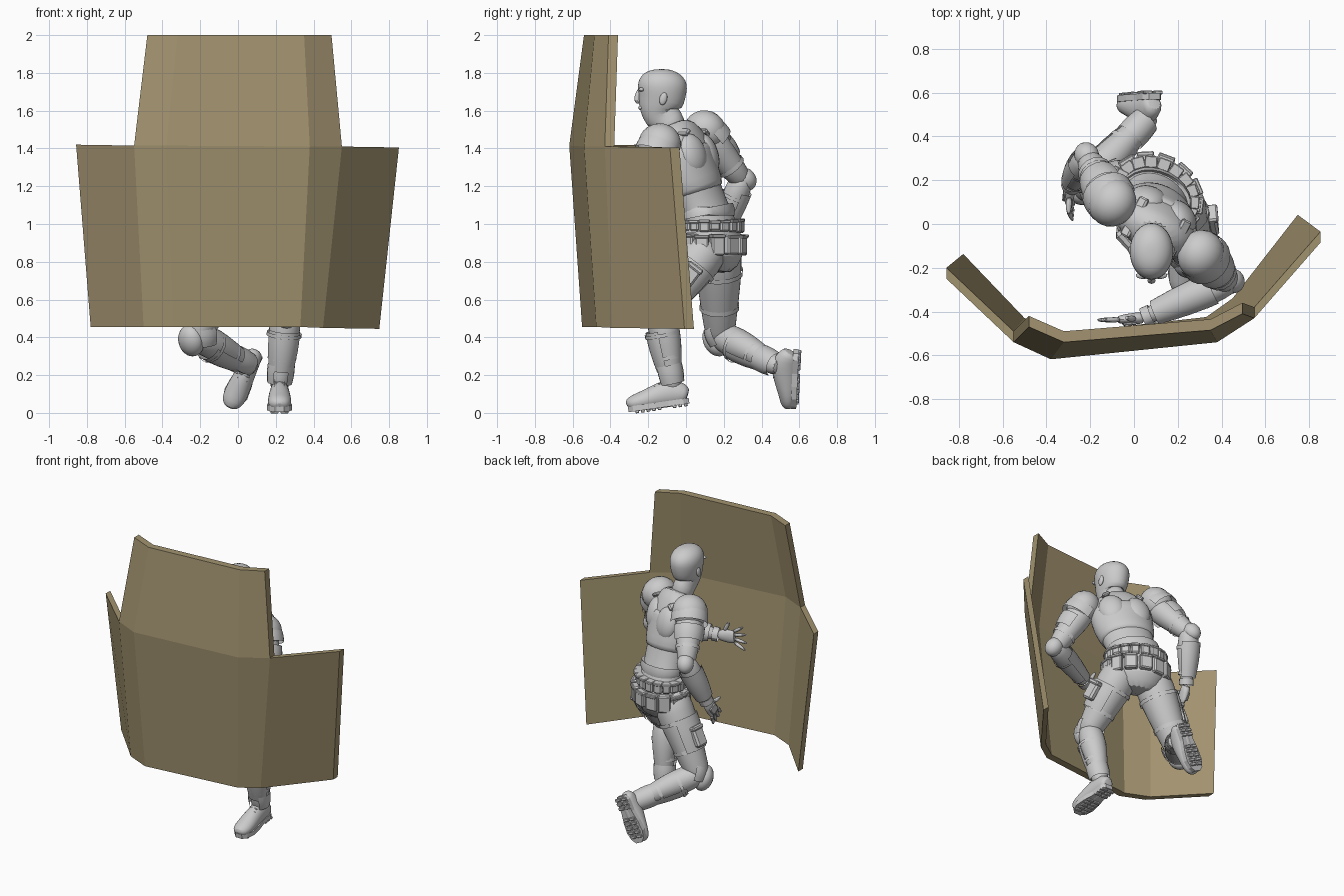
import bpy, bmesh, math, random
from mathutils import Vector as V, Matrix

if "Cube" in bpy.data.objects:
    bpy.data.objects.remove(bpy.data.objects["Cube"])

random.seed(4)
Z = V((0, 0, 1))

def finish(name, bm, smooth=True, subsurf=0):
    bmesh.ops.recalc_face_normals(bm, faces=bm.faces)
    me = bpy.data.meshes.new(name)
    bm.to_mesh(me)
    bm.free()
    ob = bpy.data.objects.new(name, me)
    bpy.context.collection.objects.link(ob)
    if subsurf:
        ob.modifiers.new("round", 'SUBSURF').levels = subsurf
        ob.modifiers["round"].render_levels = subsurf
    if smooth:
        bpy.ops.object.select_all(action='DESELECT')
        ob.select_set(True)
        bpy.context.view_layer.objects.active = ob
        bpy.ops.object.shade_smooth_by_angle(angle=math.radians(40))
    return ob

def basis(up, out, pos=(0, 0, 0)):
    z = V(up).normalized()
    y = V(out)
    y = (y - z * y.dot(z)).normalized()
    m = Matrix((y.cross(z), y, z)).transposed().to_4x4()
    return Matrix.Translation(V(pos)) @ m

# Skin oval rings (x, y, z, side radius, depth radius) along a path
def loft(name, rings, side=(1, 0, 0), n=14, subsurf=1):
    bm = bmesh.new()
    rings = [tuple(r) if len(r) == 5 else tuple(r) + (r[3],) for r in rings]
    loops, last = [], len(rings) - 1
    for i, r in enumerate(rings):
        t = (V(rings[min(i + 1, last)][:3]) - V(rings[max(i - 1, 0)][:3])).normalized()
        s = V(side)
        s = (s - t * s.dot(t)).normalized()
        d = t.cross(s)
        loops.append([bm.verts.new(V(r[:3]) + s * r[3] * math.cos(a) + d * r[4] * math.sin(a))
                      for a in (2 * math.pi * k / n for k in range(n))])
    for p, q in zip(loops, loops[1:]):
        for k in range(n):
            bm.faces.new((p[k], p[k - 1], q[k - 1], q[k]))
    bm.faces.new(loops[0])
    bm.faces.new(loops[-1])
    return finish(name, bm, True, subsurf)

def box(name, pos, size, out, up=Z, bevel=.008):
    bm = bmesh.new()
    bmesh.ops.create_cube(bm, size=1, matrix=basis(up, out, pos) @ Matrix.Diagonal((*size, 1)))
    bmesh.ops.bevel(bm, geom=bm.edges[:], offset=bevel, segments=1, affect='EDGES')
    return finish(name, bm, False)

def ball(name, pos, radii, up=Z, out=(0, -1, 0)):
    bm = bmesh.new()
    bmesh.ops.create_uvsphere(bm, u_segments=20, v_segments=12, radius=1,
                              matrix=basis(up, out, pos) @ Matrix.Diagonal((*radii, 1)))
    return finish(name, bm)

# Curved shell plate wrapped round the axis a-b and facing "out"
def guard(name, a, b, ra, rb, out=(0, -1, 0), arc=160, bulge=.08, t=.014):
    a, b = V(a), V(b)
    m = basis(b - a, out, a)
    bm = bmesh.new()
    rows, cols, L = 4, 14, (b - a).length
    g = []
    for i in range(rows + 1):
        f = i / rows
        r = (ra + (rb - ra) * f) * (1 + bulge * math.sin(math.pi * f))
        g.append([bm.verts.new(m @ V((r * math.sin(w), r * math.cos(w), f * L)))
                  for w in (math.radians(arc * (j / cols - .5)) for j in range(cols + 1))])
    for p, q in zip(g, g[1:]):
        for j in range(cols):
            bm.faces.new((p[j], p[j + 1], q[j + 1], q[j]))
    bmesh.ops.solidify(bm, geom=bm.faces[:], thickness=t)
    return finish(name, bm)

def strap(name, a, b, f, r, w=.025):
    a, b = V(a), V(b)
    d = (b - a).normalized() * w / 2
    p = a.lerp(b, f)
    guard(name, p - d, p + d, r, r, V((.3, -1, .2)), 359.9, 0, .012)

# Shield: folded sheet, rows from top to bottom, then the two wings, extruded straight back
top = [(-.48, -.47, 2), (-.32, -.54, 2), (.35, -.485, 2), (.495, -.41, 2)]
mid = [(-.55, -.54, 1.415), (-.38, -.618, 1.415), (.38, -.54, 1.41), (.55, -.43, 1.41)]
low = [(-.50, -.48, .455), (-.34, -.55, .455), (.33, -.475, .455), (.45, -.39, .45)]
wing = [(-.857, -.25, 1.42), (-.78, -.187, .455), (.852, -.085, 1.405), (.748, -.008, .445)]
bm = bmesh.new()
t, m, l, w = [[bm.verts.new(p) for p in row] for row in (top, mid, low, wing)]
for i in range(3):
    bm.faces.new((t[i], m[i], m[i + 1], t[i + 1]))
    bm.faces.new((m[i], l[i], l[i + 1], m[i + 1]))
bm.faces.new((w[0], w[1], l[0], m[0]))
bm.faces.new((m[3], l[3], w[3], w[2]))
back = bmesh.ops.extrude_face_region(bm, geom=bm.faces[:], use_keep_orig=True)["geom"]
bmesh.ops.translate(bm, vec=(0, .05, 0), verts=[v for v in back if isinstance(v, bmesh.types.BMVert)])
shield = finish("shield", bm, False)
mat = bpy.data.materials.new("tan")
mat.diffuse_color = (.36, .29, .16, 1)
mat.use_nodes = True
mat.node_tree.nodes["Principled BSDF"].inputs["Base Color"].default_value = mat.diffuse_color
shield.data.materials.append(mat)

# Head with ears, nose and brow
loft("head", [(.085, -.06, 1.48, .075, .08), (.08, -.09, 1.55, .068, .08), (.08, -.135, 1.575, .062, .1),
              (.08, -.143, 1.605, .078, .11), (.08, -.13, 1.65, .09, .122), (.08, -.125, 1.7, .1, .13),
              (.08, -.125, 1.745, .103, .134), (.08, -.122, 1.787, .087, .112), (.08, -.12, 1.812, .052, .068),
              (.08, -.12, 1.82, .02, .025)], n=20)
loft("nose", [(.08, -.245, 1.715, .01, .012), (.08, -.255, 1.685, .015, .016),
              (.08, -.262, 1.655, .023, .02), (.08, -.245, 1.638, .015, .012)], n=8)
ball("mouth", (.08, -.237, 1.615), (.032, .016, .012))
for s in (-1, 1):
    ball("ear", (.08 + s * .094, -.12, 1.663), (.012, .02, .034), (0, .25, 1))
    ball("brow", (.08 + s * .038, -.235, 1.712), (.034, .016, .012))

# Torso, vest and collar, turned with the left shoulder forward
S, F = V((.88, -.47, 0)), V((-.47, -.88, 0))
loft("torso", [(.1, .14, .74, .11, .09), (.1, .16, .83, .19, .145), (.1, .15, .93, .18, .14), (.1, .12, 1.03, .155, .12),
               (.1, .07, 1.15, .16, .12), (.1, .015, 1.28, .19, .13), (.1, -.015, 1.4, .21, .13),
               (.1, -.035, 1.48, .17, .1), (.09, -.06, 1.54, .085, .08)], S, 20)
loft("vest", [(.1, .065, 1.16, .168, .128), (.1, .06, 1.18, .178, .138), (.1, .015, 1.28, .202, .146),
              (.1, -.015, 1.39, .205, .146), (.1, -.02, 1.42, .19, .13)], S, 20)
loft("collar", [(.095, -.04, 1.47, .115, .1), (.093, -.05, 1.5, .1, .095), (.09, -.06, 1.535, .08, .08)], S, 16)
C = V((.1, 0, 1.3))
for s in (-1, 1):
    box("chest_plate", C + S * s * .08 + F * .125 + Z * .04, (.13, .05, .16), F + S * s * .35, (0, -.2, 1), .015)
    ball("shoulder_blade", C + S * s * .085 - F * .085 + Z * .07, (.085, .055, .11), (0, -.3, 1), -F + S * s * .3)
    box("vest_strap", V((.1, -.02, 1.485)) + S * s * .11, (.05, .2, .025), F, Z + S * s * .6)
for i in range(3):
    box("stomach_plate", V((.1, .06 - i * .02, 1.1 + i * .055)) + F * .12, (.2, .03, .045), F, (0, -.2, 1))

# Belt, its pouches and the hip plates
loft("belt", [(.1, .13, .96, .187, .148), (.1, .13, .965, .194, .154),
              (.1, .125, 1.005, .182, .144), (.1, .125, 1.01, .172, .134)], S, 24, 0)
loft("waist_band", [(.1, .118, 1.045, .165, .13), (.1, .118, 1.05, .172, .136),
                    (.1, .11, 1.085, .168, .132), (.1, .11, 1.09, .16, .12)], S, 24, 0)
for row, (z, num, grow) in enumerate(((.99, 18, -.01), (.89, 13, .01))):
    for i in range(num):
        a = 2 * math.pi * (i + row * .4) / num
        out = S * math.cos(a) / .185 + F * math.sin(a) / .145
        p = V((.1, .135, z)) + S * math.cos(a) * (.19 + grow) + F * math.sin(a) * (.15 + grow)
        h = random.uniform(.05, .075) + row * .045
        box("belt_pouch", p, (random.uniform(.05, .062) + row * .02, random.uniform(.035, .05), h), out)
        box("pouch_flap", p + Z * h * .4, (.058 + row * .02, .054, .018), out, Z, .004)

def boot(side, origin, fwd, up):
    fwd = V(fwd).normalized()
    m = basis(up, fwd, origin)
    rings = [(-.008, .055, .034, .035), (.01, .065, .048, .055), (.07, .085, .052, .08), (.15, .075, .058, .068),
             (.23, .06, .066, .053), (.285, .055, .06, .045), (.31, .05, .042, .033), (.318, .045, .02, .015)]
    loft(side + "_boot", [(*(m @ V((0, f, u))), a, b) for f, u, a, b in rings], m.col[0].xyz)
    bm = bmesh.new()
    half = [(.028, -.01), (.047, .02), (.045, .1), (.06, .17), (.066, .24), (.05, .29), (.024, .315)]
    outline = half + [(-x, y) for x, y in reversed(half)]
    f = bm.faces.new([bm.verts.new(m @ V((x, y, .012))) for x, y in outline])
    ext = bmesh.ops.extrude_face_region(bm, geom=[f])["geom"]
    bmesh.ops.translate(bm, vec=m.col[2].xyz * .03, verts=[v for v in ext if isinstance(v, bmesh.types.BMVert)])
    finish(side + "_sole", bm, False)
    for y in (.01, .04, .07, .15, .18, .21, .24, .27):
        for s in (-1, 1):
            box(side + "_tread", m @ V((s * .026, y, .008)), (.042, .02, .016), fwd, up, .003)
    for i in range(4):
        box(side + "_lace", m @ V((0, .11 + i * .024, .15 - i * .012)), (.06, .01, .012), fwd, up, .003)

# Legs: thigh, shin and guards for the forward leg and the trailing leg
legs = {"left": ((.2, .11, .87), (.255, -.15, .53), (.22, -.072, .15), (.05, -1, .1), (1, .1, 0)),
        "right": ((.0, .17, .88), (-.225, .18, .4), (.06, .48, .25), (-.6, -.55, -.45), (-1, .1, 0))}
for side, (hip, knee, ankle, front, outer) in legs.items():
    h, k, a, fr, ou = map(V, (hip, knee, ankle, front, outer))
    th = lambda f: h.lerp(k, f)
    sh = lambda f: k.lerp(a, f)
    loft(side + "_thigh", [(*th(f), r) for f, r in ((-.12, .08), (0, .13), (.3, .126), (.6, .106), (.9, .086), (1.08, .07))])
    bulk = -fr.normalized() * .015
    loft(side + "_shin", [(*(sh(f) + bulk * (f < .7)), r) for f, r in
                          ((-.1, .06), (.05, .082), (.3, .088), (.6, .07), (.85, .058), (1.1, .055))])
    ball(side + "_knee_pad", k + fr.normalized() * .035, (.075, .062, .088), k - a + h - k, fr)
    guard(side + "_knee_rim", th(.85), sh(.12), .092, .094, fr, 190)
    guard(side + "_shin_guard", sh(.24), sh(.8), .085, .066, fr, 150)
    guard(side + "_boot_cuff", sh(.72), sh(.98), .072, .066, -fr, 300, .05)
    guard(side + "_thigh_plate", th(.25), th(.68), .13, .112, ou, 110, .04)
    box(side + "_thigh_pouch", th(.42) + ou * .135, (.09, .045, .13), ou, h - k, .012)
    box(side + "_pouch_lid", th(.3) + ou * .142, (.095, .05, .03), ou, h - k)
    for f, r in ((.28, .13), (.66, .106)):
        strap(side + "_thigh_strap", h, k, f, r)
    for f, r in ((.3, .093), (.62, .076)):
        strap(side + "_shin_strap", k, a, f, r, .02)
boot("left", (.22, .01, .036), (0, -.99, -.14), (0, -.14, .99))
boot("right", (.09, .61, .315), (-.42, -.05, -.9), (0, -1, .05))

def hand(side, wrist, fwd, palm, thumb, spread, curl):
    p, f, n = V(wrist), V(fwd).normalized(), V(palm).normalized()
    lat = f.cross(n)
    loft(side + "_palm", [(*(p + f * d), a, b) for d, a, b in
                          ((-.03, .034, .032), (.02, .043, .026), (.07, .048, .023), (.1, .04, .016))], lat)
    for i in range(4):
        o = (i - 1.5) * .023
        q = p + f * .085 + lat * o
        d = (f + lat * (i - 1.5) * spread).normalized()
        ln = .112 - .008 * abs(i - 1.5)
        loft(side + "_finger", [(*q, .014), (*(q + d * ln * .5 + n * curl * .01), .013),
                                (*(q + d * ln + n * curl * .035), .008)], lat, 8)
    q, d = p + f * .02 + lat * thumb * .035, (f * .7 + lat * thumb).normalized()
    loft(side + "_thumb", [(*q, .017), (*(q + d * .045), .015), (*(q + d * .085 + n * .008), .009)], n, 8)
    box(side + "_hand_plate", p + f * .04 - n * .022, (.06, .016, .06), -n, f, .005)

# Arms: left braced behind the shield, right swung back
arms = {"left": ((.305, -.14, 1.405), (.43, -.265, 1.14), (.05, -.425, 1.09), (.8, -.3, .5), (.2, .6, .8), (1, .3, -.3)),
        "right": ((-.1, .1, 1.475), (-.21, .295, 1.235), (-.285, .18, .94), (-.7, .5, .5), (-.5, .9, .1), (-.3, 1, .1))}
for side, (sho, elb, wri, so, fo, eo) in arms.items():
    s, e, w, so, fo, eo = map(V, (sho, elb, wri, so, fo, eo))
    loft(side + "_upper_arm", [(*s.lerp(e, f), r) for f, r in ((-.15, .06), (.1, .095), (.4, .085), (.75, .07), (1.08, .058))])
    loft(side + "_forearm", [(*e.lerp(w, f), r) for f, r in ((-.1, .05), (.08, .068), (.35, .073), (.7, .056), (1, .042))], (.1, .2, 1))
    ball(side + "_shoulder_pad", s + Z * .018, (.115, .105, .112), s - e, so)
    guard(side + "_shoulder_rim", s.lerp(e, -.02), s.lerp(e, .2), .116, .12, so, 230, .02)
    guard(side + "_arm_plate", s.lerp(e, .28), s.lerp(e, .58), .102, .09, so, 170, .05)
    strap(side + "_arm_strap", s, e, .7, .078)
    ball(side + "_elbow_pad", e + eo.normalized() * .02, (.056, .056, .066), s - e, eo)
    guard(side + "_forearm_guard", e.lerp(w, .18), e.lerp(w, .88), .078, .058, fo, 210, .08)
    for f, r in ((.3, .076), (.8, .055)):
        strap(side + "_forearm_strap", e, w, f, r, .02)
    strap(side + "_glove_cuff", e, w, .97, .047, .04)
hand("left", (.02, -.43, 1.09), (-1, -.08, .1), (0, 1, 0), -1, .36, .2)
hand("right", (-.29, .165, .91), (-.1, -.62, -.78), (1, -.1, 0), 1, .08, 1)
